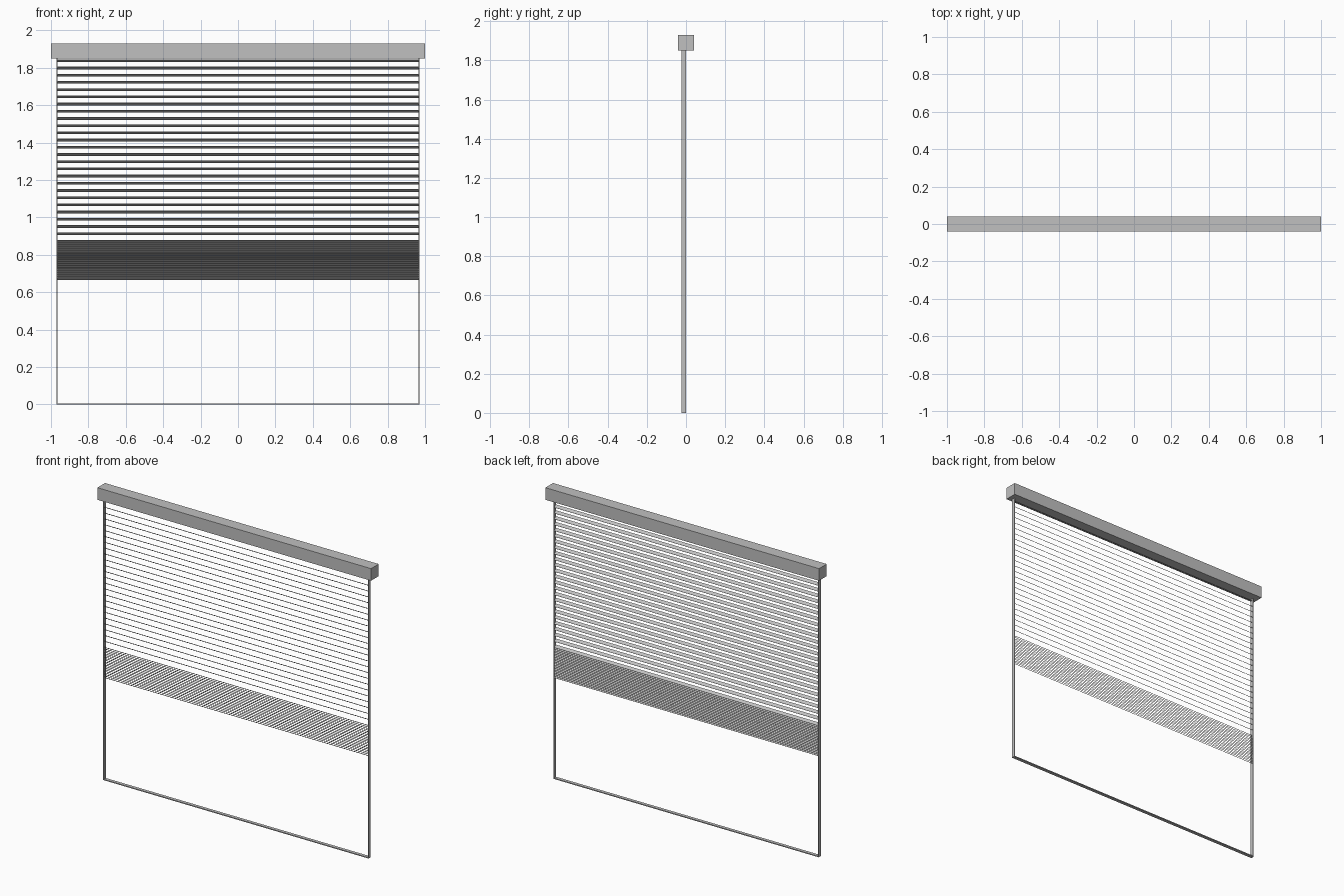
import bpy
import math

cube = bpy.data.objects.get("Cube")
if cube:
    bpy.data.objects.remove(cube, do_unlink=True)

grey = bpy.data.materials.new("light_grey")
grey.use_nodes = True
colour = (0.53, 0.53, 0.53, 1)
grey.diffuse_color = colour
grey.node_tree.nodes["Principled BSDF"].inputs["Base Color"].default_value = colour

HALF_WIDTH = 0.97      # outer edge of the guide frame
RAIL = 0.006           # sheet thickness of the frame
DEPTH = 0.022          # frame depth
MID_Y = -DEPTH / 2
TILT = math.radians(-35)


def box(name, centre, size):
    bpy.ops.mesh.primitive_cube_add(size=1, location=centre)
    ob = bpy.context.object
    ob.name = name
    ob.scale = size
    bpy.ops.object.transform_apply(location=False, rotation=False, scale=True)
    ob.data.materials.append(grey)
    return ob


def slats(name, top, pitch, count):
    """Row of tilted slats, front edge high, repeated downwards."""
    ob = box(name, (0, MID_Y, top), (2 * (HALF_WIDTH - RAIL), DEPTH, 0.002))
    ob.rotation_euler.x = TILT
    bpy.ops.object.transform_apply(location=False, rotation=True, scale=False)
    array = ob.modifiers.new("repeat", "ARRAY")
    array.count = count
    array.use_relative_offset = False
    array.use_constant_offset = True
    array.constant_offset_displace = (0, 0, -pitch)
    return ob


# Head box
box("head_box", (0, 0, 1.89), (2, 0.08, 0.08))

# Guide frame
for side, name in ((-1, "right_rail"), (1, "left_rail")):
    box(name, (side * (HALF_WIDTH - RAIL / 2), MID_Y, 0.925), (RAIL, DEPTH, 1.85))
box("bottom_rail", (0, MID_Y, RAIL / 2), (2 * (HALF_WIDTH - RAIL), DEPTH, RAIL))

# Open slats above, gathered slats below
slats("open_slats", 1.837, 0.0385, 25)
slats("stacked_slats", 0.873, 0.0105, 20)
